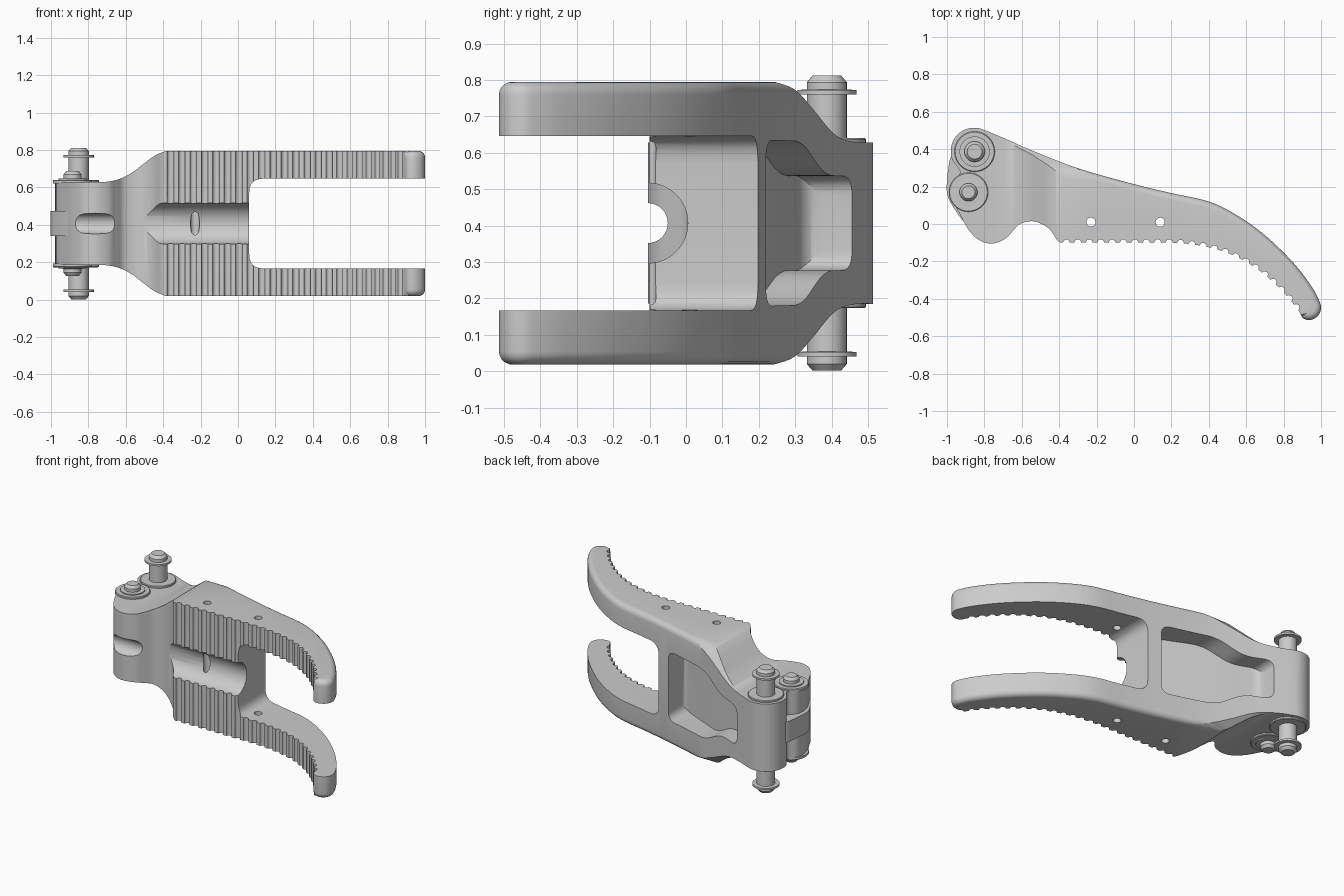
import bpy, bmesh, math
from mathutils import Vector

if "Cube" in bpy.data.objects:
    bpy.data.objects.remove(bpy.data.objects["Cube"])

CZ = 0.407  # mid height of the symmetric part


def spline(pts, n=5):
    # Catmull-Rom through 2D points
    p = [Vector(q) for q in pts]
    p = [2 * p[0] - p[1]] + p + [2 * p[-1] - p[-2]]
    out = []
    for i in range(1, len(p) - 2):
        a, b, c, d = p[i - 1:i + 3]
        for k in range(n):
            t = k / n
            out.append(0.5 * (2 * b + (c - a) * t + (2 * a - 5 * b + 4 * c - d) * t * t
                              + (3 * b - a - 3 * c + d) * t ** 3))
    return out + [p[-2]]


def rounded(pts, r, n=6):
    # polygon with filleted corners
    out = []
    p = [Vector(q) for q in pts]
    for i, b in enumerate(p):
        a, c = p[i - 1], p[(i + 1) % len(p)]
        d = min(r, 0.45 * (a - b).length, 0.45 * (c - b).length)
        s, e = b + (a - b).normalized() * d, b + (c - b).normalized() * d
        for k in range(n + 1):
            t = k / n
            out.append(s * (1 - t) ** 2 + b * 2 * t * (1 - t) + e * t * t)
    return out


def loft(name, rings):
    bm = bmesh.new()
    rows = [[bm.verts.new(v) for v in r] for r in rings]
    for a, b in zip(rows, rows[1:]):
        for i in range(len(a)):
            j = (i + 1) % len(a)
            bm.faces.new((a[i], a[j], b[j], b[i]))
    bm.faces.new(rows[0])
    bm.faces.new(rows[-1])
    bmesh.ops.recalc_face_normals(bm, faces=bm.faces[:])
    me = bpy.data.meshes.new(name)
    bm.to_mesh(me)
    bm.free()
    ob = bpy.data.objects.new(name, me)
    bpy.context.collection.objects.link(ob)
    return ob


def prism(name, pts, axis, lo, hi):
    place = {'x': lambda p, h: (h, p[0], p[1]), 'y': lambda p, h: (p[0], h, p[1]),
             'z': lambda p, h: (p[0], p[1], h)}[axis]
    return loft(name, [[place(p, h) for p in pts] for h in (lo, hi)])


def circle(cx, cy, r, n=32):
    return [(cx + r * math.cos(2 * math.pi * k / n), cy + r * math.sin(2 * math.pi * k / n))
            for k in range(n)]


def boolean(ob, cutter, op='DIFFERENCE'):
    m = ob.modifiers.new(op, 'BOOLEAN')
    m.operation, m.object, m.solver = op, cutter, 'EXACT'
    bpy.context.view_layer.objects.active = ob
    bpy.ops.object.modifier_apply(modifier=m.name)
    bpy.data.objects.remove(cutter)


def smooth(ob, angle=32):
    bpy.ops.object.select_all(action='DESELECT')
    ob.select_set(True)
    bpy.context.view_layer.objects.active = ob
    bpy.ops.object.shade_smooth_by_angle(angle=math.radians(angle))


# side outline: rear boss, back edge and finger tip
boss = [Vector((-.855 + .125 * math.cos(math.radians(a)), .39 + .125 * math.sin(math.radians(a))))
        for a in range(205, 64, -10)]
back = spline([(-.79, .499), (-.67, .448), (-.55, .395), (-.3, .298), (0, .213), (.2, .165), (.4, .12),
               (.55, .047), (.7, -.06), (.85, -.205), (.95, -.335), (.99, -.41), (1, -.45),
               (.985, -.49), (.945, -.513), (.905, -.505), (.885, -.47)])
# gripping edge with round notches at even steps
edge = spline([(.885, -.47), (.8, -.365), (.7, -.272), (.6, -.203), (.5, -.155), (.4, -.125),
               (.3, -.108), (.2, -.1), (0, -.1), (-.2, -.1), (-.385, -.1)], 12)
teeth, run, nxt, step, r = [], 0, .03, .061, .018
for a, b in zip(edge, edge[1:]):
    seg = (b - a).length
    t = (b - a).normalized()
    n = Vector((t.y, -t.x))
    while nxt <= run + seg:
        c = a + t * (nxt - run)
        for k in range(7):
            g = math.pi * k / 6
            teeth.append(c - t * r * math.cos(g) + n * r * math.sin(g))
        nxt += step
    run += seg
# front lobe and front lug
lobe = spline([(-.395, -.098), (-.415, -.08), (-.45, -.03), (-.5, .003), (-.55, .015), (-.61, 0),
               (-.65, -.04), (-.69, -.08), (-.76, -.105), (-.83, -.085), (-.885, -.03), (-.93, .05),
               (-.965, .12), (-.975, .18), (-.965, .23), (-.93, .275), (-.955, .32)])
outline = boss + back + teeth + lobe

# main body, with its outer back edges filleted
first, last = len(boss), len(boss) + len(back) - 3


def inset(d):
    res = []
    for i, p in enumerate(outline):
        if first <= i < last:
            t = (outline[i + 1] - outline[i - 1]).normalized()
            p = p + Vector((t.y, -t.x)) * d
        res.append(p)
    return res


R, H = .035, .388
top = [(H - R + R * math.sin(a), R * (1 - math.cos(a))) for a in (k * math.pi / 10 for k in range(6))]
layers = [(-h, d) for h, d in reversed(top)] + top
body = loft('clamp_body', [[(p.x, p.y, CZ + h) for p in inset(d)] for h, d in layers])


def band(pts):
    # closed shape mirrored about the mid height
    s = spline(pts, 6)
    return [(p.x, CZ + p.y) for p in s] + [(p.x, CZ - p.y) for p in reversed(s)]


# narrowing towards the hinge, seen from the front and from the side
boolean(body, prism('waist', band([(-1.2, .222), (-.85, .222), (-.72, .222), (-.64, .236), (-.57, .27),
                                   (-.51, .315), (-.45, .36), (-.39, .386), (-.33, .40), (0, .42),
                                   (1.2, .42)]), 'y', -1, 1), 'INTERSECT')
boolean(body, prism('shoulder', band([(-.8, .42), (.1, .42), (.18, .402), (.24, .389), (.3, .366),
                                      (.35, .312), (.4, .252), (.44, .228), (.5, .2235), (.7, .2235)]),
                    'x', -1.2, 1.2), 'INTERSECT')

# gap between the fingers
boolean(body, prism('gap', rounded([(.06, CZ - .24), (2, CZ - .24), (2, CZ + .24), (.06, CZ + .24)], .075),
                    'y', -1, 1))
# back pocket following the back edge
pocket = prism('pocket', rounded([(-.025, .04), (-.025, .8), (-.69, .8), (-.69, .325), (-.5, .25),
                                  (-.3, .165)], .05), 'z', 0, .8)
plan = rounded([(-.025, CZ - .228), (-.025, CZ + .228), (-.36, CZ + .225), (-.52, CZ + .13),
                (-.69, CZ + .13), (-.69, CZ - .13), (-.52, CZ - .13), (-.36, CZ - .225)], .06)
boolean(pocket, prism('pocket_plan', plan, 'y', -.2, .75), 'INTERSECT')
boolean(body, pocket)
# half-round channel, wire hole and cross holes
boolean(body, prism('channel', circle(-.105, CZ, .11, 48), 'x', -.6, .2))
boolean(body, prism('wire_hole', circle(-.105, CZ, .055), 'x', -1.1, -.55))
for x in (-.23, .14):
    boolean(body, prism('cross_hole', circle(x, .01, .024, 24), 'z', -.1, 1))
smooth(body)

# centre tab joining the two pins
smooth(prism('link_tab', rounded([(-.865, -.04), (-.935, .04), (-1.003, .15), (-1.0, .25), (-.98, .38),
                                  (-.85, .4), (-.8, .1)], .05), 'z', .34, .475))


def lathe(name, cx, cy, prof):
    smooth(loft(name, [[(x, y, z) for x, y in circle(cx, cy, rad)] for rad, z in prof]))


def pin(name, cx, cy, h, rad, washer):
    # tapered ends, clip flange at each end, washers against the lugs
    half = [(rad, h - .052), (rad + .026, h - .051), (rad + .026, h - .039), (rad, h - .038),
            (rad, h - .018), (rad * .72, h)]
    lathe(name, cx, cy, [(q, CZ - z) for q, z in reversed(half)] + [(q, CZ + z) for q, z in half])
    for side, s in (('top', 1), ('bottom', -1)):
        lathe(f'{name}_washer_{side}', cx, cy, [(washer, CZ + s * .215), (washer, CZ + s * .23),
                                                (washer - .004, CZ + s * .234)])


pin('rear_pin', -.852, .387, .405, .055, .108)
pin('front_pin', -.885, .17, .28, .048, .105)
